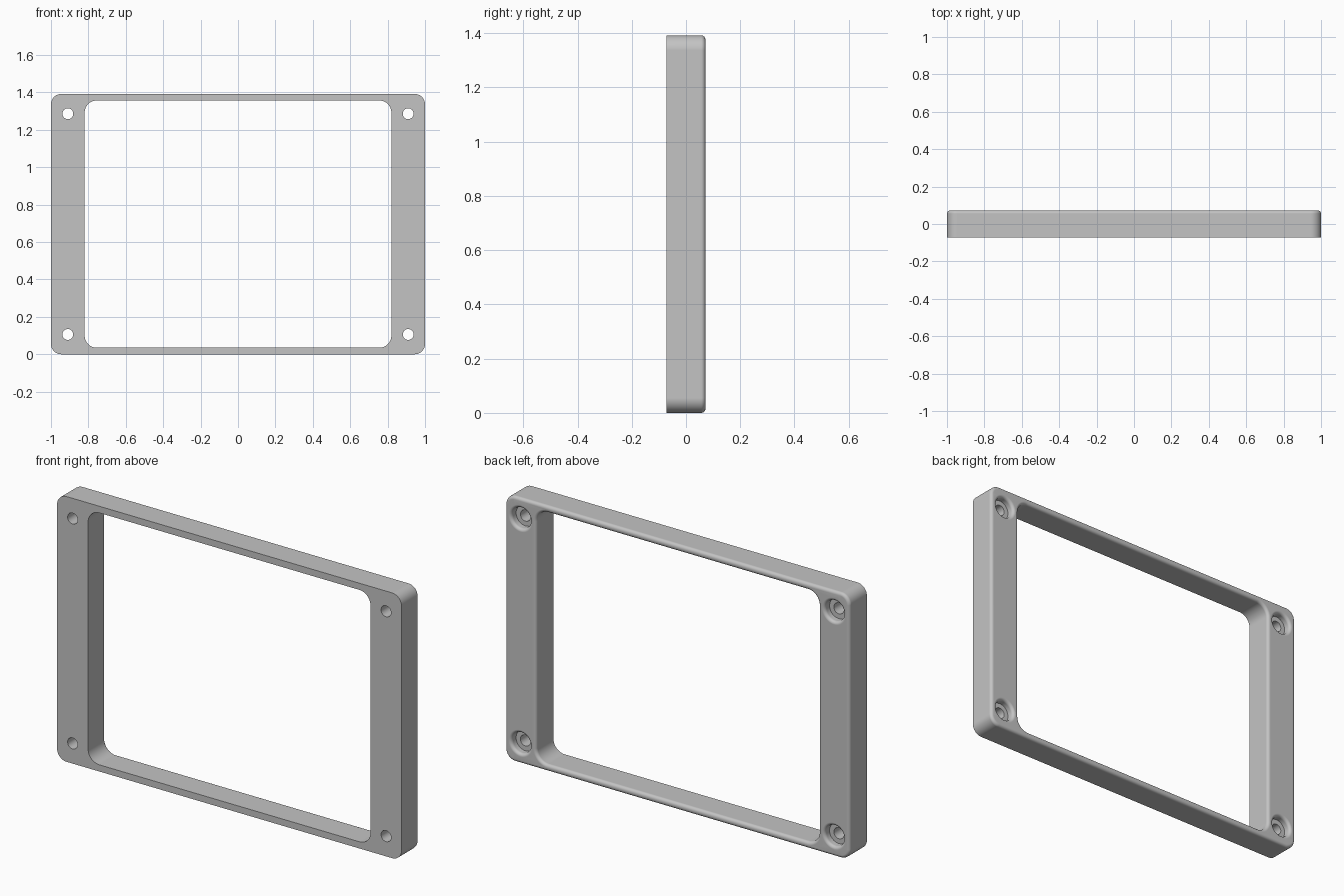
import bpy
import bmesh
from math import sin, cos, pi

cube = bpy.data.objects.get("Cube")
if cube:
    bpy.data.objects.remove(cube, do_unlink=True)

HALF_DEPTH = 0.072
MID_Z = 0.696
FILLET = 0.016
STEPS = 6

grey = bpy.data.materials.new("plain grey")
grey.use_nodes = True
colour = (0.55, 0.55, 0.55, 1)
grey.diffuse_color = colour
grey.node_tree.nodes["Principled BSDF"].inputs["Base Color"].default_value = colour

bm = bmesh.new()


def rounded_rect(half_x, half_z, radius, y, n=10):
    """Ring of vertices around a rounded rectangle facing along y."""
    ring = []
    for k, (sx, sz) in enumerate([(1, 1), (-1, 1), (-1, -1), (1, -1)]):
        for i in range(n + 1):
            a = (k + i / n) * pi / 2
            ring.append(bm.verts.new((sx * (half_x - radius) + radius * cos(a), y,
                                      MID_Z + sz * (half_z - radius) + radius * sin(a))))
    return ring


def circle(x, z, radius, y, n=40):
    return [bm.verts.new((x + radius * cos(2 * pi * i / n), y,
                          z + radius * sin(2 * pi * i / n))) for i in range(n)]


def loft(rings):
    """Skin neighbouring rings and return the edges of the first and last."""
    for a, b in zip(rings, rings[1:]):
        for i in range(len(a)):
            j = (i + 1) % len(a)
            bm.faces.new((a[i], a[j], b[j], b[i]))
    return [[bm.edges.get((r[i - 1], r[i])) for i in range(len(r))]
            for r in (rings[0], rings[-1])]


# Wall sections from front to back: (inset, y), ending in the rear fillet
arc = [i / STEPS * pi / 2 for i in range(STEPS + 1)]
section = [(0, -HALF_DEPTH)] + [
    (FILLET * (1 - cos(a)), HALF_DEPTH - FILLET * (1 - sin(a))) for a in arc]

# Outer wall and window wall
borders = [
    loft([rounded_rect(1 - d, MID_Z - d, 0.055 - d, y) for d, y in section]),
    loft([rounded_rect(0.82 + d, 0.661 + d, 0.065 + d, y) for d, y in section]),
]

# Counterbored screw holes with a rounded rear rim
BORE, HOLE, FLOOR = 0.054, 0.029, HALF_DEPTH - 0.04
hole_section = [(HOLE, -HALF_DEPTH), (HOLE, FLOOR), (BORE, FLOOR)]
hole_section += [(BORE + d, y) for d, y in section[1:]]
for sx in (-1, 1):
    for sz in (-1, 1):
        borders.append(loft([circle(sx * 0.91, MID_Z + sz * 0.59, r, y)
                             for r, y in hole_section]))

# Flat front and back faces, filled around the window and holes
for side, normal in ((0, (0, -1, 0)), (1, (0, 1, 0))):
    edges = [e for border in borders for e in border[side]]
    bmesh.ops.triangle_fill(bm, edges=edges, use_beauty=True, normal=normal)
bmesh.ops.recalc_face_normals(bm, faces=bm.faces[:])

mesh = bpy.data.meshes.new("bezel_frame")
bm.to_mesh(mesh)
bm.free()
mesh.materials.append(grey)
frame = bpy.data.objects.new("bezel_frame", mesh)
bpy.context.collection.objects.link(frame)

# Smooth fillets while keeping the large faces flat
bpy.ops.object.select_all(action="DESELECT")
frame.select_set(True)
bpy.context.view_layer.objects.active = frame
bpy.ops.object.shade_smooth_by_angle(angle=pi / 6)
weighted = frame.modifiers.new("even_shading", "WEIGHTED_NORMAL")
weighted.keep_sharp = True
